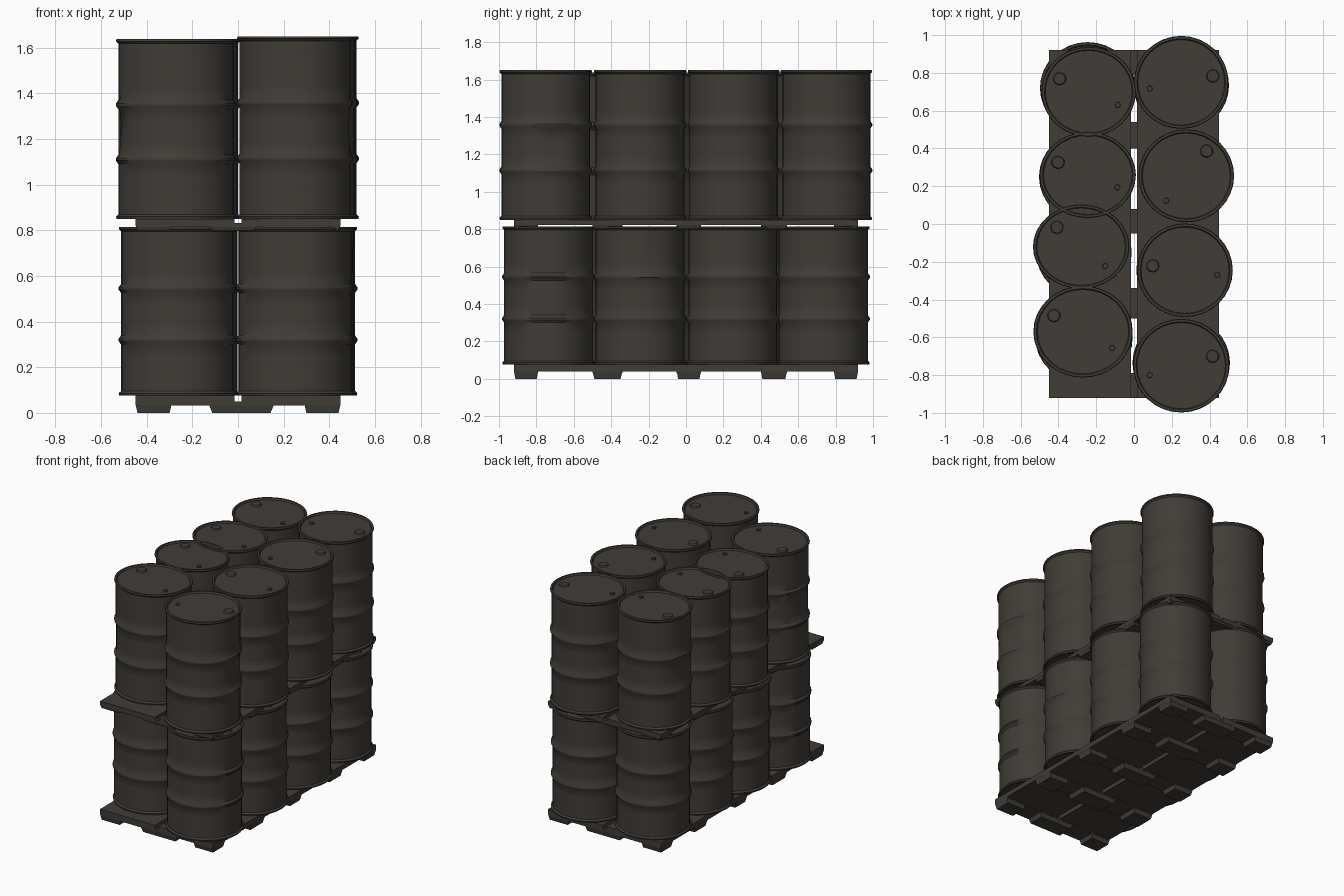
import bpy
import bmesh
from math import cos, sin, pi, radians, exp
from mathutils import Vector

cube = bpy.data.objects.get("Cube")
if cube:
    bpy.data.objects.remove(cube, do_unlink=True)


def make_material(name, rgb):
    mat = bpy.data.materials.new(name)
    mat.use_nodes = True
    colour = (*rgb, 1)
    mat.diffuse_color = colour
    mat.node_tree.nodes["Principled BSDF"].inputs["Base Color"].default_value = colour
    return mat


GRIME = make_material("grimy brown grey", (0.052, 0.046, 0.039))
SIDES = 32


def finish(bm, name, smooth=False):
    bmesh.ops.recalc_face_normals(bm, faces=bm.faces)
    mesh = bpy.data.meshes.new(name)
    bm.to_mesh(mesh)
    bm.free()
    mesh.materials.append(GRIME)
    obj = bpy.data.objects.new(name, mesh)
    bpy.context.collection.objects.link(obj)
    if smooth:
        bpy.ops.object.select_all(action='DESELECT')
        obj.select_set(True)
        bpy.context.view_layer.objects.active = obj
        bpy.ops.object.shade_smooth_by_angle(angle=radians(35))
    return obj


def add_bung(bm, x, y, z, radius):
    ring = bmesh.ops.create_cone(bm, cap_ends=True, segments=10, radius1=radius,
                                 radius2=radius * 0.85, depth=0.012)
    bmesh.ops.translate(bm, verts=ring["verts"], vec=(x, y, z))


def barrel(name, x, y, low, high, rx, ry, bung_angle, dent=None):
    """Turned drum with rolled rims, two hoops, sunken lid and two bungs."""
    h = high - low
    hoops = [0.33, 0.635]
    profile = [(0.93, 0.012), (0.95, 0), (1.0, 0), (1.01, 0.01), (0.97, 0.02)]
    for k in hoops:
        mid = k * h
        profile += [(0.97, mid - 0.075), (0.97, mid - 0.02), (1.012, mid - 0.005),
                    (1.012, mid + 0.005), (0.97, mid + 0.02), (0.97, mid + 0.075)]
    profile += [(0.97, h - 0.1), (0.97, h - 0.02), (1.01, h - 0.01),
                (1.0, h), (0.95, h), (0.93, h - 0.012)]
    bm = bmesh.new()
    rings = []
    for r, z in profile:
        rings.append([bm.verts.new((r * rx * cos(2 * pi * i / SIDES),
                                    r * ry * sin(2 * pi * i / SIDES), z))
                      for i in range(SIDES)])
    for a, b in zip(rings, rings[1:]):
        for i in range(SIDES):
            j = (i + 1) % SIDES
            bm.faces.new((a[i], a[j], b[j], b[i]))
    bm.faces.new(rings[0])
    bm.faces.new(rings[-1])
    if dent:
        angle, height, depth = dent
        centre = Vector((rx * cos(angle), ry * sin(angle), height * h))
        inward = Vector((-cos(angle), -sin(angle), 0))
        for v in bm.verts:
            v.co += inward * depth * exp(-((v.co - centre).length / 0.07) ** 2)
    for turn, radius in ((0, 0.036), (pi, 0.016)):
        add_bung(bm, 0.69 * rx * cos(bung_angle + turn),
                 0.69 * ry * sin(bung_angle + turn), h - 0.008, radius)
    obj = finish(bm, name, smooth=True)
    obj.location = (x, y, low)


def add_block(bm, x0, x1, y0, y1, z0, z1, taper=0.0):
    """Box whose underside can be narrowed."""
    block = bmesh.ops.create_cube(bm, size=1)
    for v in block["verts"]:
        s = 1 - taper if v.co.z < 0 else 1
        v.co = ((x0 + x1) / 2 + v.co.x * (x1 - x0) * s,
                (y0 + y1) / 2 + v.co.y * (y1 - y0) * s,
                (z0 + z1) / 2 + v.co.z * (z1 - z0))


# Barrels: x, y, x radius, y radius, bung direction
UPPER = [(-0.24, 0.70, 0.247, 0.235, 2.7), (-0.245, 0.26, 0.252, 0.225, 2.7),
         (-0.28, -0.12, 0.252, 0.22, 2.4), (-0.27, -0.57, 0.26, 0.24, 2.6),
         (0.25, 0.75, 0.247, 0.243, 0.2), (0.277, 0.255, 0.25, 0.243, 0.9),
         (0.27, -0.245, 0.25, 0.245, 3.0), (0.25, -0.75, 0.252, 0.245, 0.3)]
LOWER = [(-0.245, 0.72, 0.25, 0.24, 2), (-0.25, 0.25, 0.25, 0.24, 1),
         (-0.265, -0.15, 0.25, 0.24, 3), (-0.265, -0.60, 0.255, 0.24, 2),
         (0.25, 0.735, 0.25, 0.245, 0), (0.27, 0.25, 0.25, 0.245, 1),
         (0.265, -0.245, 0.25, 0.245, 3), (0.25, -0.735, 0.255, 0.245, 0)]
UPPER_DENTS = {7: (0.2, 0.5, 0.03), 0: (2.9, 0.5, 0.015), 3: (3.3, 0.5, 0.02)}
LOWER_DENTS = {6: (0.3, 0.8, 0.015)}

for n, (x, y, rx, ry, bung) in enumerate(UPPER):
    top = 1.65 if n > 3 else 1.638
    barrel(f"upper_barrel_{n + 1}", x, y, 0.85, top, rx, ry, bung, UPPER_DENTS.get(n))
for n, (x, y, rx, ry, bung) in enumerate(LOWER):
    barrel(f"lower_barrel_{n + 1}", x, y, 0.076, 0.815, rx, ry, bung, LOWER_DENTS.get(n))


# Pallets: two deck halves on rows of feet
FOOT_X = [(-0.45, -0.29), (-0.13, 0.16), (0.29, 0.45)]
FOOT_Y = [(-0.92, -0.79), (-0.50, -0.34), (-0.05, 0.08), (0.40, 0.54), (0.79, 0.92)]


def pallet(name, deck_low, deck_high, foot_low):
    bm = bmesh.new()
    for x0, x1 in ((-0.45, -0.015), (0.015, 0.45)):
        add_block(bm, x0, x1, -0.92, 0.92, deck_low, deck_high)
    for y0, y1 in FOOT_Y:
        add_block(bm, -0.44, 0.44, y0, y1, deck_low - 0.008, deck_low + 0.01)
        for x0, x1 in FOOT_X:
            add_block(bm, x0, x1, y0, y1, foot_low, deck_low + 0.002, 0.12)
    finish(bm, name)


pallet("bottom_pallet", 0.04, 0.076, 0.0)
pallet("middle_pallet", 0.822, 0.85, 0.80)
